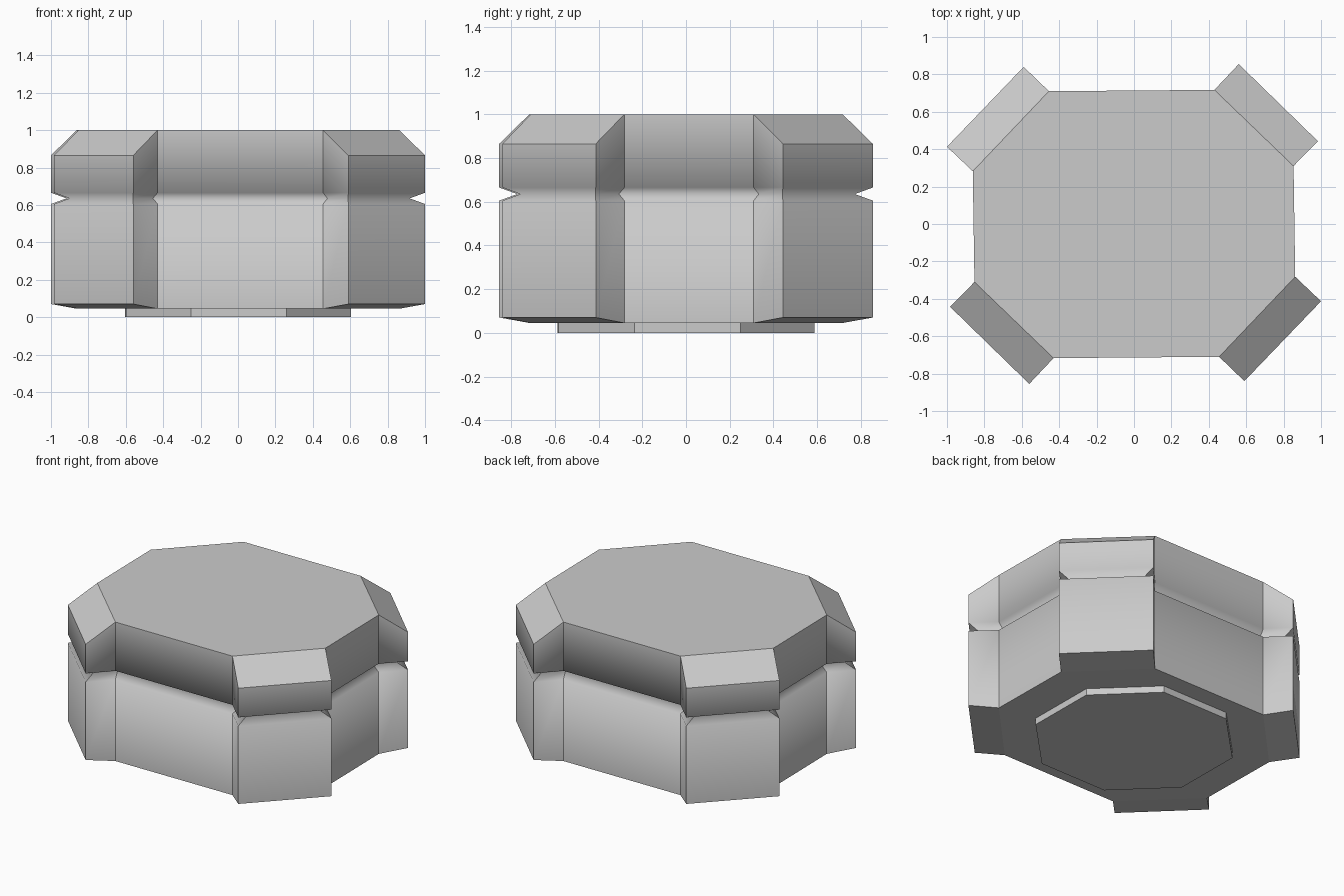
import bpy, bmesh
from mathutils import Vector

if "Cube" in bpy.data.objects:
    bpy.data.objects.remove(bpy.data.objects["Cube"])


def with_opposites(half):
    """Complete an outline that has half-turn symmetry."""
    return [Vector(p) for p in half] + [-Vector(p) for p in half]


def inset(points, d):
    """Offset a counter-clockwise outline inwards by d."""
    result = []
    for i, p in enumerate(points):
        a = (p - points[i - 1]).normalized()
        b = (points[(i + 1) % len(points)] - p).normalized()
        na, nb = Vector((-a.y, a.x)), Vector((-b.y, b.x))
        result.append(p + (na + nb) * d / (1 + na.dot(nb)))
    return result


def add_ring(bm, points, heights):
    return [bm.verts.new((p.x, p.y, z)) for p, z in zip(points, heights)]


def bridge(bm, low, high, smooth=False):
    n = len(low)
    for i in range(n):
        j = (i + 1) % n
        bm.faces.new((low[i], low[j], high[j], high[i])).smooth = smooth


def finish(bm, name):
    bmesh.ops.recalc_face_normals(bm, faces=bm.faces)
    mesh = bpy.data.meshes.new(name)
    bm.to_mesh(mesh)
    bm.free()
    bpy.context.collection.objects.link(bpy.data.objects.new(name, mesh))


# Eight-sided body with four corner blocks: wall pairs alternate with block pairs
outline = with_opposites([(-0.43, -0.717), (0.455, -0.71), (0.59, -0.84), (1.0, -0.413),
                          (0.862, -0.282), (0.853, 0.31), (0.983, 0.443), (0.56, 0.855)])
n = len(outline)
is_wall = [i % 4 < 2 for i in range(n)]
bm = bmesh.new()
rings = [
    add_ring(bm, outline, [0.045 if w else 0.07 for w in is_wall]),
    add_ring(bm, outline, [0.605] * n),
    add_ring(bm, inset(outline, 0.058), [0.635] * n),   # bottom of the seam groove
    add_ring(bm, outline, [0.665] * n),
    add_ring(bm, outline, [1.0 if w else 0.865 for w in is_wall]),
]
for low, high in zip(rings, rings[1:]):
    bridge(bm, low, high, smooth=True)

# Flat top and underside, plus the sloped ends of the corner blocks
for ring in (rings[0], rings[-1]):
    bm.faces.new([v for v, w in zip(ring, is_wall) if w])
    for i in range(1, n, 4):
        bm.faces.new([ring[(i + k) % n] for k in range(4)])

# Only the edges running around the seam stay soft
soft = {v for ring in rings[1:4] for v in ring}
for e in bm.edges:
    a, b = e.verts
    e.smooth = a in soft and b in soft and abs(a.co.z - b.co.z) < 1e-4
finish(bm, "body")

# Low foot plate
foot = with_opposites([(-0.25, -0.588), (0.26, -0.583), (0.603, -0.235), (0.598, 0.25)])
bm = bmesh.new()
low = add_ring(bm, foot, [0.0] * 8)
high = add_ring(bm, foot, [0.045] * 8)
bridge(bm, low, high)
bm.faces.new(low)
bm.faces.new(high)
finish(bm, "foot_plate")
